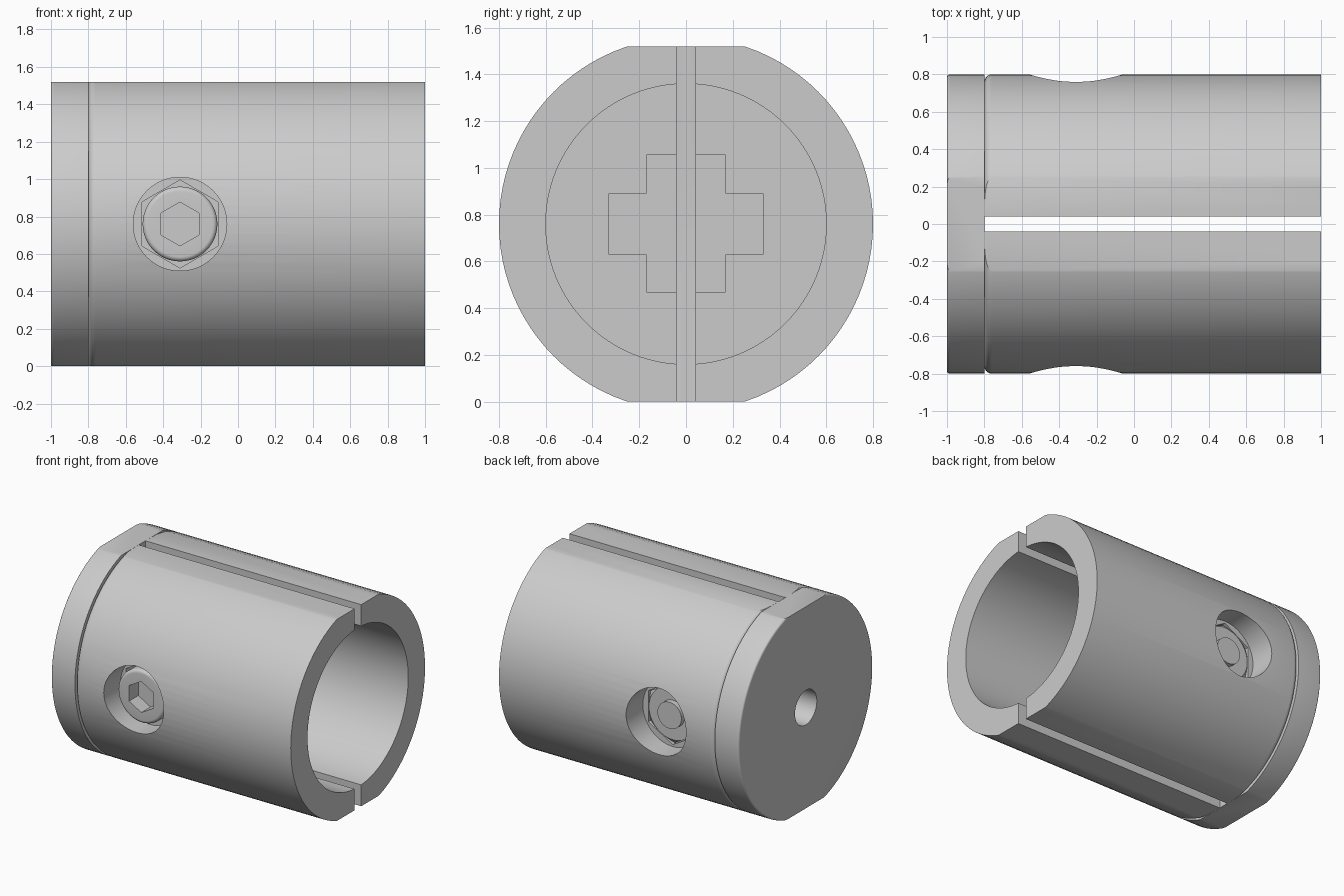
import bpy, bmesh, math
from mathutils import Matrix, Vector

if "Cube" in bpy.data.objects:
    bpy.data.objects.remove(bpy.data.objects["Cube"], do_unlink=True)

grey = bpy.data.materials.new("light grey")
grey.use_nodes = True
COLOUR = (0.6, 0.6, 0.6, 1)
grey.diffuse_color = COLOUR
grey.node_tree.nodes["Principled BSDF"].inputs["Base Color"].default_value = COLOUR

MID = 0.76       # height of the main axis
BOLT_X = -0.31   # position of the clamping bolt
ALONG_X = Matrix.Translation((0, 0, MID))
TO_FRONT = Matrix.Translation((BOLT_X, 0, MID)) @ Matrix.Rotation(-math.pi / 2, 4, "Z")
TO_BACK = Matrix.Translation((BOLT_X, 0, MID)) @ Matrix.Rotation(math.pi / 2, 4, "Z")


def finish(name, bm):
    bmesh.ops.recalc_face_normals(bm, faces=bm.faces)
    mesh = bpy.data.meshes.new(name)
    bm.to_mesh(mesh)
    bm.free()
    mesh.materials.append(grey)
    ob = bpy.data.objects.new(name, mesh)
    bpy.context.collection.objects.link(ob)
    return ob


def lathe(name, profile, matrix=ALONG_X, steps=96):
    """Spin (distance along axis, radius) points round the local x axis."""
    bm = bmesh.new()
    verts = [bm.verts.new((a, 0, r)) for a, r in profile]
    edges = [bm.edges.new(pair) for pair in zip(verts, verts[1:])]
    bmesh.ops.spin(bm, geom=verts + edges, cent=(0, 0, 0), axis=(1, 0, 0),
                   angle=math.tau, steps=steps)
    bmesh.ops.remove_doubles(bm, verts=bm.verts, dist=0.0001)
    bm.transform(matrix)
    return finish(name, bm)


def rounded(a, r, radius, inward, steps=6):
    """Profile points of a rounded outer edge at axis position a."""
    pts = []
    for i in range(steps + 1):
        t = i / steps * math.pi / 2
        pts.append((a + inward * radius * (1 - math.sin(t)),
                    r - radius + radius * math.cos(t)))
    return pts[::-1] if inward > 0 else pts


def prism(name, sides, radius, start, end, matrix):
    """Straight prism along the local x axis with a corner pointing up."""
    bm = bmesh.new()
    place = Matrix.Translation(((start + end) / 2, 0, 0)) @ \
        Matrix.Rotation(math.pi / 2, 4, "Z") @ Matrix.Rotation(math.pi / 2, 4, "X")
    bmesh.ops.create_cone(bm, cap_ends=True, segments=sides, radius1=radius,
                          radius2=radius, depth=end - start, matrix=matrix @ place)
    return finish(name, bm)


def box(name, low, high):
    bm = bmesh.new()
    low, high = Vector(low), Vector(high)
    bmesh.ops.create_cube(bm, size=1, matrix=Matrix.Translation((low + high) / 2)
                          @ Matrix.Diagonal((*(high - low), 1)))
    return finish(name, bm)


def combine(target, cutter, operation="DIFFERENCE"):
    cutter.hide_render = True
    mod = target.modifiers.new("cut", "BOOLEAN")
    mod.operation, mod.solver, mod.object = operation, "EXACT", cutter
    bpy.ops.object.select_all(action="DESELECT")
    bpy.context.view_layer.objects.active = target
    target.select_set(True)
    bpy.ops.object.modifier_apply(modifier=mod.name)
    bpy.data.objects.remove(cutter, do_unlink=True)


def smooth(ob):
    bpy.ops.object.select_all(action="DESELECT")
    bpy.context.view_layer.objects.active = ob
    ob.select_set(True)
    bpy.ops.object.shade_smooth_by_angle(angle=math.radians(25))


# Clamp body with a wide bore, and the end cap with a small hole
body = lathe("clamp_body", [(-0.8, 0)] + rounded(-0.8, 0.8, 0.04, 1)
             + [(1, 0.8), (1, 0.6), (0, 0.6), (0, 0)])
cap = lathe("end_cap", [(-1, 0.13)] + rounded(-1, 0.8, 0.015, 1)
            + [(-0.8, 0.8), (-0.8, 0.13), (-1, 0.13)])

# Flats on the top and bottom
for part in (body, cap):
    for low, high in ((-0.5, 0), (2 * MID, 2)):
        combine(part, box("flat_cutter", (-1.5, -1, low), (1.5, 1, high)))

# Cross-shaped socket in the floor of the bore
combine(body, box("cross_cutter", (-0.15, -0.33, 0.63), (0.1, 0.33, 0.89)))
combine(body, box("cross_cutter", (-0.15, -0.17, 0.47), (0.1, 0.17, 1.055)))

# Counterbore and hexagonal pocket on both sides
for side in (TO_FRONT, TO_BACK):
    combine(body, prism("counterbore_cutter", 64, 0.25, 0.6, 1, side))
    combine(body, prism("pocket_cutter", 6, 0.235, 0.45, 0.7, side))

# Slot that splits the body into two halves
combine(body, box("slot_cutter", (-0.8, -0.04, -0.5), (1.5, 0.04, 2)))

# Bolt head with a hexagonal socket
head = lathe("bolt_head", [(0.45, 0)] + [(0.45, 0.2)]
             + rounded(0.71, 0.2, 0.025, -1) + [(0.71, 0)], TO_FRONT, 48)
combine(head, prism("socket_cutter", 6, 0.117, 0.6, 0.9, TO_FRONT))

# Nut with chamfered corners, and the bolt end
nut = prism("nut", 6, 0.228, 0.45, 0.6, TO_BACK)
combine(nut, lathe("nut_chamfer", [(0.4, 0), (0.4, 0.26), (0.57, 0.24),
                                   (0.61, 0.185), (0.61, 0)], TO_BACK, 48), "INTERSECT")
bolt_end = prism("bolt_end", 48, 0.1, 0.45, 0.64, TO_BACK)

for part in (body, cap, head, nut, bolt_end):
    smooth(part)
